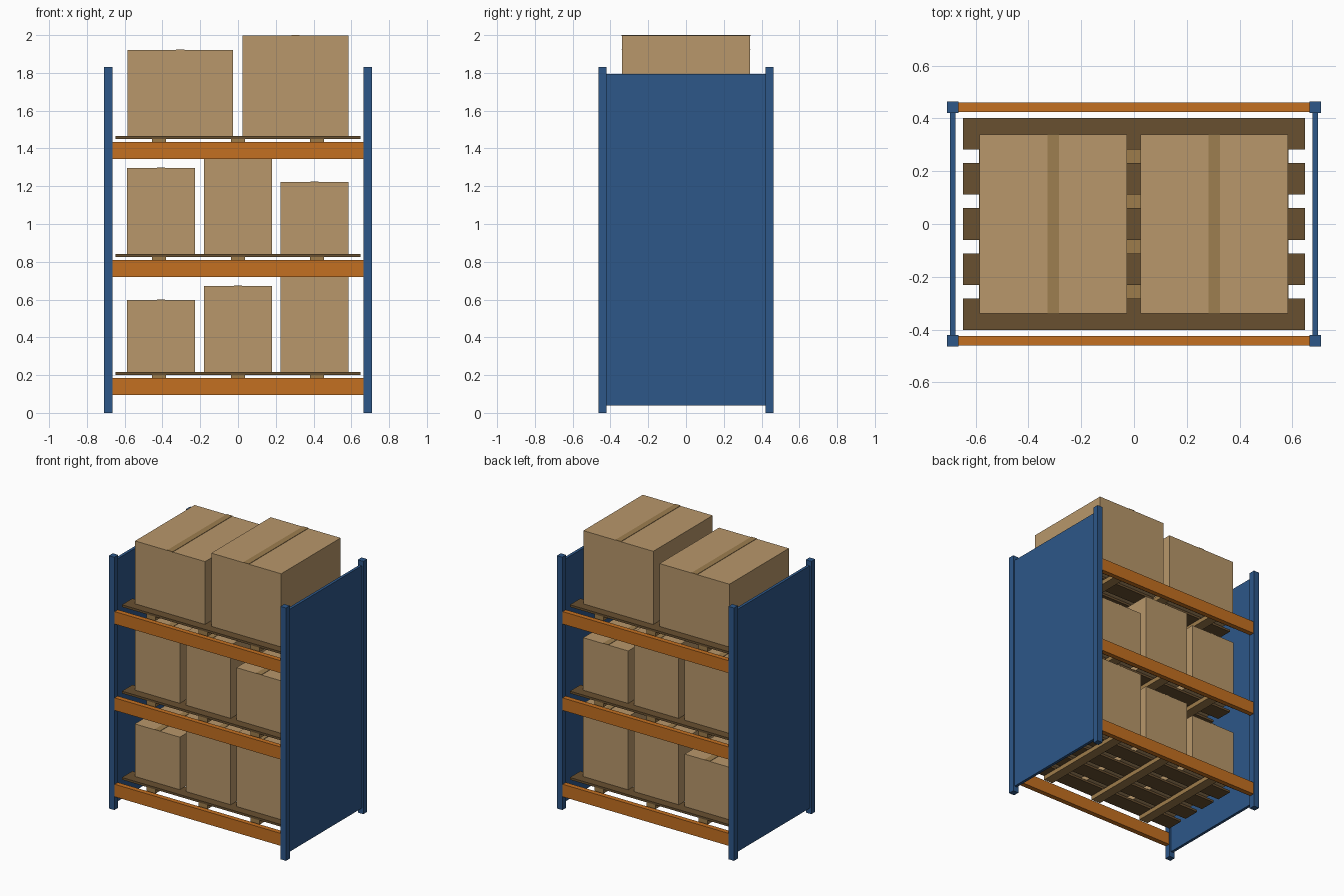
import bpy, bmesh
from mathutils import Matrix

if "Cube" in bpy.data.objects:
    bpy.data.objects.remove(bpy.data.objects["Cube"])


def material(name, rgb):
    m = bpy.data.materials.new(name)
    m.diffuse_color = (*rgb, 1)
    m.use_nodes = True
    m.node_tree.nodes["Principled BSDF"].inputs["Base Color"].default_value = m.diffuse_color
    return m


BLUE = material("blue_paint", (0.026, 0.095, 0.25))
ORANGE = material("orange_paint", (0.55, 0.16, 0.015))
CARD = material("cardboard", (0.48, 0.31, 0.145))
TAPE = material("packing_tape", (0.34, 0.21, 0.08))
DECK = material("dark_wood", (0.14, 0.08, 0.03))
WOOD = material("light_wood", (0.34, 0.20, 0.07))


def blocks(name, mat, ranges):
    """One object made of cuboids, each given as (x0, x1, y0, y1, z0, z1)."""
    bm = bmesh.new()
    for x0, x1, y0, y1, z0, z1 in ranges:
        mtx = (Matrix.Translation(((x0 + x1) / 2, (y0 + y1) / 2, (z0 + z1) / 2))
               @ Matrix.Diagonal((x1 - x0, y1 - y0, z1 - z0, 1)))
        bmesh.ops.create_cube(bm, size=1, matrix=mtx)
    me = bpy.data.meshes.new(name)
    bm.to_mesh(me)
    bm.free()
    me.materials.append(mat)
    ob = bpy.data.objects.new(name, me)
    bpy.context.collection.objects.link(ob)
    return ob


# Side frames: two posts and a sheet panel each
for side, s in (("left", -1), ("right", 1)):
    cx = s * 0.687
    for end, e in (("front", -1), ("back", 1)):
        cy = e * 0.442
        blocks(f"{side}_{end}_post", BLUE,
               [(cx - 0.022, cx + 0.022, cy - 0.022, cy + 0.022, 0, 1.83)])
    blocks(f"{side}_side_panel", BLUE,
           [(cx - 0.01, cx + 0.01, -0.43, 0.43, 0.04, 1.795)])

# Carton heights cycle from shelf to shelf
LOW, MID, TALL = 0.38, 0.455, 0.53
LOADS = [
    [(-0.408, 0.36, LOW), (0, 0.36, MID), (0.405, 0.36, TALL)],
    [(-0.408, 0.36, MID), (0, 0.36, TALL), (0.405, 0.36, LOW)],
    [(-0.306, 0.56, MID), (0.304, 0.56, TALL)],
]

for i, load in enumerate(LOADS):
    top = 0.185 + i * 0.625
    # Front and back load beams
    for end, e in (("front", -1), ("back", 1)):
        cy = e * 0.442
        blocks(f"shelf_{i + 1}_{end}_beam", ORANGE,
               [(-0.668, 0.668, cy - 0.018, cy + 0.018, top - 0.09, top)])
    # Pallet: three stringers under five deck boards
    blocks(f"pallet_{i + 1}_stringers", WOOD,
           [(x - 0.036, x + 0.036, -0.4, 0.4, top - 0.015, top + 0.016)
            for x in (-0.418, 0, 0.418)])
    blocks(f"pallet_{i + 1}_deck", DECK,
           [(-0.648, 0.648, y - 0.06, y + 0.06, top + 0.016, top + 0.032)
            for y in (-0.342, -0.171, 0, 0.171, 0.342)])
    # Cartons with a strip of tape along the top
    base = top + 0.032
    for j, (x, w, h) in enumerate(load):
        blocks(f"carton_{i + 1}_{j + 1}", CARD,
               [(x - w / 2, x + w / 2, -0.34, 0.34, base, base + h)])
        blocks(f"carton_tape_{i + 1}_{j + 1}", TAPE,
               [(x - 0.022, x + 0.022, -0.341, 0.341,
                 base + h - 0.002, base + h + 0.003)])
